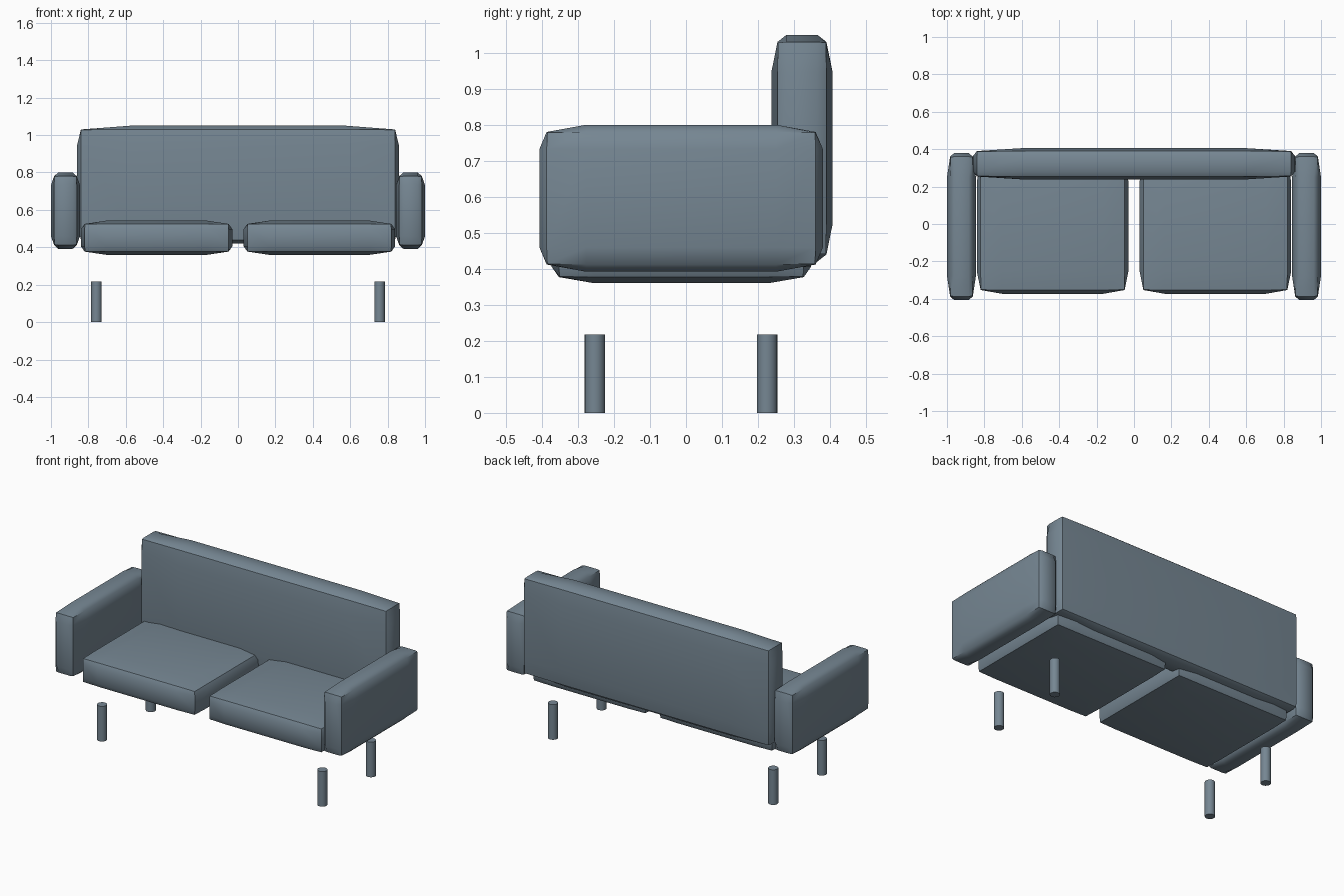
import bpy, bmesh, math

if "Cube" in bpy.data.objects:
    bpy.data.objects.remove(bpy.data.objects["Cube"])

fabric = bpy.data.materials.new("slate blue grey")
fabric.diffuse_color = (0.18, 0.24, 0.29, 1)
fabric.use_nodes = True
fabric.node_tree.nodes["Principled BSDF"].inputs["Base Color"].default_value = fabric.diffuse_color


def finish(ob, angle):
    ob.data.materials.append(fabric)
    bpy.ops.object.select_all(action='DESELECT')
    bpy.context.view_layer.objects.active = ob
    ob.select_set(True)
    bpy.ops.object.shade_smooth_by_angle(angle=math.radians(angle))


def pillow(name, lo, hi, pull=0.02):
    """Padded box: every side is a 3 x 3 grid whose middle bulges past the rim."""
    c = [(a + b) / 2 for a, b in zip(lo, hi)]
    h = [(b - a) / 2 for a, b in zip(lo, hi)]
    inner = [0.67 if v > 0.15 else 0.5 for v in h]
    bm = bmesh.new()
    verts = {}

    def vert(key):
        if key not in verts:
            rim = sum(k in (0, 3) for k in key)   # 1 side, 2 edge, 3 corner
            co = []
            for k, cc, hh, t in zip(key, c, h, inner):
                sign = -1 if k < 2 else 1
                if k in (0, 3):
                    p = pull if hh > 0.1 else pull * 0.85
                    d = hh - (0, 0, p, p * 1.1)[rim]
                else:
                    d = hh * t
                co.append(cc + sign * d)
            verts[key] = bm.verts.new(co)
        return verts[key]

    for axis in range(3):
        u, v = (axis + 1) % 3, (axis + 2) % 3
        for side in (0, 3):
            for i in range(3):
                for j in range(3):
                    quad = []
                    for di, dj in ((0, 0), (1, 0), (1, 1), (0, 1)):
                        key = [side] * 3
                        key[u], key[v] = i + di, j + dj
                        quad.append(vert(tuple(key)))
                    bm.faces.new(quad if side else quad[::-1])
    bmesh.ops.recalc_face_normals(bm, faces=bm.faces)
    me = bpy.data.meshes.new(name)
    bm.to_mesh(me)
    bm.free()
    ob = bpy.data.objects.new(name, me)
    bpy.context.collection.objects.link(ob)
    finish(ob, 35)


# Backrest
pillow("backrest", (-0.86, 0.237, 0.42), (0.86, 0.407, 1.05))

for s, side in ((-1, "left"), (1, "right")):
    # Armrests
    x0, x1 = sorted((s * 0.845, s * 1.0))
    pillow(side + "_armrest", (x0, -0.407, 0.392), (x1, 0.38, 0.80))
    # Seat cushions
    x0, x1 = sorted((s * 0.03, s * 0.84))
    pillow(side + "_seat_cushion", (x0, -0.373, 0.36), (x1, 0.347, 0.542))
    # Legs
    for y, end in ((-0.253, "front"), (0.225, "back")):
        bpy.ops.mesh.primitive_cylinder_add(vertices=20, radius=0.0285, depth=0.218,
                                            location=(s * 0.757, y, 0.109))
        leg = bpy.context.object
        leg.name = f"{end}_{side}_leg"
        finish(leg, 35)
